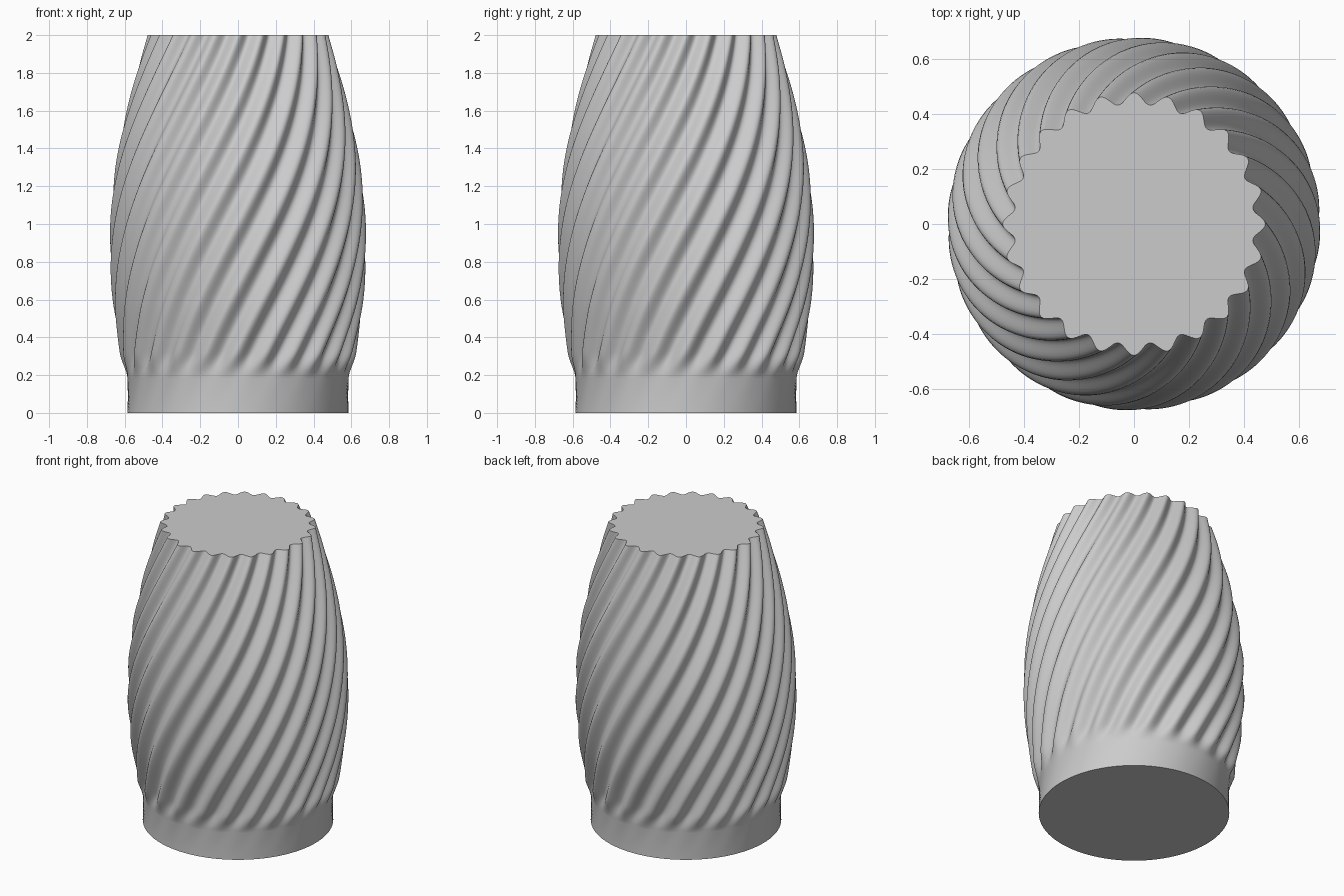
import bpy
import bmesh
from math import sin, cos, pi, radians

cube = bpy.data.objects.get("Cube")
if cube:
    bpy.data.objects.remove(cube, do_unlink=True)

RIBS = 24
SEGMENTS = RIBS * 14
RINGS = 90
HEIGHT = 2.0
BAND_TOP = 0.18
TWIST = radians(90)
RIB_DEPTH = 0.021

# Mean radius of the bulging wall, evenly spaced from BAND_TOP to HEIGHT
PROFILE = [0.585, 0.614, 0.642, 0.656, 0.656, 0.642, 0.613, 0.570, 0.517, 0.457]


def wall_radius(t):
    """Smooth curve through the profile, t from 0 to 1."""
    last = len(PROFILE) - 1
    i = min(int(t * last), last - 1)
    u = t * last - i
    b, c = PROFILE[i], PROFILE[i + 1]
    a = PROFILE[i - 1] if i > 0 else 2 * b - c
    d = PROFILE[i + 2] if i + 2 <= last else 2 * c - b
    return b + 0.5 * u * (c - a + u * (2*a - 5*b + 4*c - d + u * (3*(b - c) + d - a)))


def add_ring(bm, z, radius, depth):
    """One ribbed ring, turned with height."""
    turn = TWIST * z / HEIGHT
    ring = []
    for i in range(SEGMENTS):
        angle = 2 * pi * i / SEGMENTS
        r = radius + depth * cos(RIBS * angle)
        ring.append(bm.verts.new((r * cos(angle + turn), r * sin(angle + turn), z)))
    return ring


bm = bmesh.new()

# Plain foot band, then the twisted ribbed wall
rings = [add_ring(bm, 0, PROFILE[0], 0)]
for k in range(RINGS + 1):
    t = k / RINGS
    z = BAND_TOP + (HEIGHT - BAND_TOP) * t
    fade = min(1, (z - BAND_TOP) / 0.14)
    fade = fade * fade * (3 - 2 * fade)
    rings.append(add_ring(bm, z, wall_radius(t), RIB_DEPTH * fade))

for low, high in zip(rings, rings[1:]):
    for i in range(SEGMENTS):
        j = (i + 1) % SEGMENTS
        bm.faces.new((low[i], low[j], high[j], high[i]))

# Flat closed bottom and top
bm.faces.new(list(reversed(rings[0])))
bm.faces.new(rings[-1])

mesh = bpy.data.meshes.new("twisted_vase")
bm.to_mesh(mesh)
bm.free()
vase = bpy.data.objects.new("twisted_vase", mesh)
bpy.context.collection.objects.link(vase)

# Plain grey colour
grey = bpy.data.materials.new("plain_grey")
grey.use_nodes = True
colour = (0.6, 0.6, 0.6, 1)
grey.diffuse_color = colour
grey.node_tree.nodes["Principled BSDF"].inputs["Base Color"].default_value = colour
mesh.materials.append(grey)

bpy.ops.object.select_all(action='DESELECT')
vase.select_set(True)
bpy.context.view_layer.objects.active = vase
bpy.ops.object.shade_smooth_by_angle(angle=radians(40))
